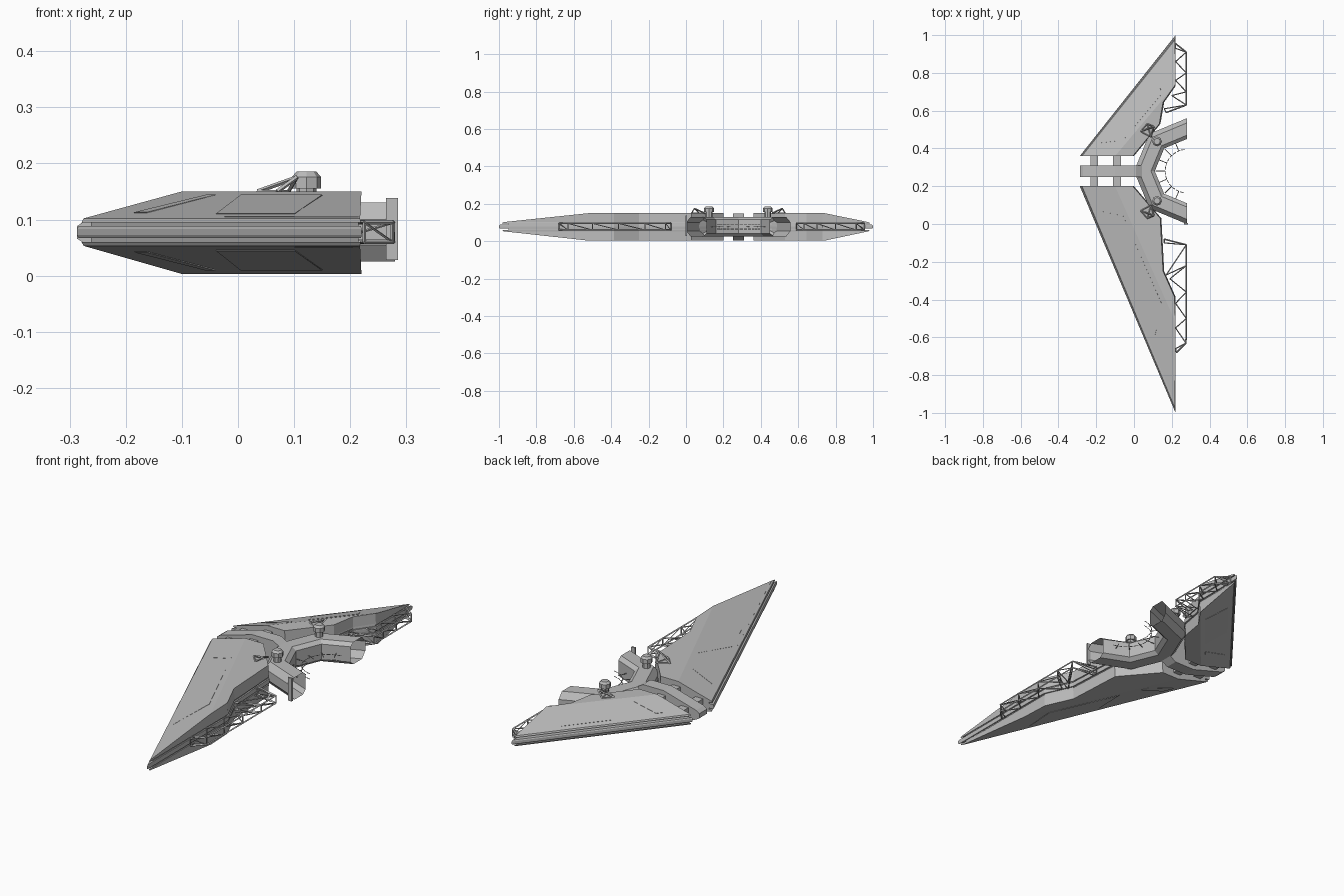
import bpy, bmesh, math
from mathutils import Vector, Matrix

if "Cube" in bpy.data.objects:
    bpy.data.objects.remove(bpy.data.objects["Cube"])

mat = bpy.data.materials.new("hull grey")
mat.use_nodes = True
GREY = (0.5, 0.5, 0.5, 1)
mat.diffuse_color = GREY
mat.node_tree.nodes["Principled BSDF"].inputs["Base Color"].default_value = GREY


def finish(name, bm, fix=True):
    if fix:
        bmesh.ops.recalc_face_normals(bm, faces=bm.faces)
    me = bpy.data.meshes.new(name)
    bm.to_mesh(me)
    bm.free()
    me.materials.append(mat)
    ob = bpy.data.objects.new(name, me)
    bpy.context.collection.objects.link(ob)
    return ob


def loft(name, rings, caps=True, closed=True):
    """Skin a stack of matching loops of 3D points."""
    bm = bmesh.new()
    loops = [[bm.verts.new(p) for p in r] for r in rings]
    n = len(loops[0])
    for a, b in zip(loops, loops[1:]):
        for i in range(n):
            j = (i + 1) % n
            bm.faces.new((a[i], a[j], b[j], b[i]))
    if caps:
        bm.faces.new(loops[0])
        bm.faces.new(loops[-1])
    return finish(name, bm)


def add_bar(bm, a, b, r=0.004, sides=4):
    a, b = Vector(a), Vector(b)
    d = b - a
    m = Matrix.Translation((a + b) / 2) @ d.to_track_quat('Z', 'Y').to_matrix().to_4x4()
    bmesh.ops.create_cone(bm, cap_ends=True, segments=sides, radius1=r, radius2=r,
                          depth=d.length, matrix=m)


def add_box(bm, lo, hi):
    lo, hi = Vector(lo), Vector(hi)
    bmesh.ops.create_cube(bm, size=1, matrix=Matrix.Translation((lo + hi) / 2)
                          @ Matrix.Diagonal((*(hi - lo), 1)))


# Wings: tip, nose, inner corner, hub corner, two notch corners
def wing(side, tip, nose, rear, ridge_tip, ridge_nose):
    t, n = Vector(tip), Vector(nose)
    s = 1 if t.y > n.y else -1

    def outline(z, inset=0.0):
        return [(t.x - inset * 0.2, t.y - s * inset * 2, z), (n.x + inset, n.y, z)] + [
            (x - inset * 0.3, y, z) for x, y in rear]

    def plateau(z):
        return [(*ridge_tip, z), (*ridge_nose, z)] + [(x - 0.006, y, z) for x, y in rear]

    loft(side + "_wing_upper", [outline(0.095, 0.008), outline(0.102, 0.012), plateau(0.15)])
    loft(side + "_wing_lower", [plateau(0.003), outline(0.053, 0.012), outline(0.06, 0.008)])
    loft(side + "_wing_edge_band", [outline(0.067, 0.003), outline(0.072), outline(0.083),
                                    outline(0.088, 0.003)])
    loft(side + "_wing_core", [outline(0.05, 0.025), outline(0.105, 0.025)])

    # Thin hull plates lying on the sloped leading faces
    for label, edge_z, top_z in (("upper", 0.102, 0.15), ("lower", 0.053, 0.003)):
        e = outline(edge_z, 0.012)
        e0, e1 = Vector(e[1]), Vector(e[0])
        r0, r1 = Vector((*ridge_nose, top_z)), Vector((*ridge_tip, top_z))
        nrm = (e1 - e0).cross(r0 - e0).normalized()
        if nrm.z * (top_z - 0.077) < 0:
            nrm.negate()

        def on(u, v):
            return e0.lerp(e1, u).lerp(r0.lerp(r1, u), v)
        for k, quad in enumerate([((0.45, 0.15), (0.75, 0.15), (0.8, 0.85), (0.38, 0.85)),
                                  ((0.12, 0.2), (0.17, 0.2), (0.25, 0.85), (0.2, 0.85))]):
            p = [on(*q) for q in quad]
            loft(f"{side}_{label}_plate_{k}", [p, [q + nrm * 0.0015 for q in p]])


wing("long", (0.22, -1), (-0.287, 0.2),
     [(0.0, 0.2), (0.145, 0.03), (0.16, -0.25), (0.22, -0.385)], (0.22, -0.52), (-0.1, 0.2))
wing("short", (0.22, 1), (-0.287, 0.36),
     [(0.0, 0.36), (0.14, 0.53), (0.16, 0.645), (0.22, 0.73)], (0.22, 0.74), (-0.1, 0.36))

# Central spine with tapered nose
spine = [(-0.287, 0.066), (-0.287, 0.088), (-0.27, 0.1), (-0.1, 0.148), (0.01, 0.148),
         (0.05, 0.125), (0.05, 0.03), (0.01, 0.005), (-0.1, 0.005), (-0.27, 0.055)]
loft("spine", [[(x, y, z) for x, z in spine] for y in (0.25, 0.31)])

# Cross struts joining spine and wings
bm = bmesh.new()
for x in (-0.21, -0.09):
    h = 0.025 if x < -0.2 else 0.05
    add_box(bm, (x - 0.02, 0.19, 0.077 - h), (x + 0.02, 0.37, 0.077 + h))
finish("cross_struts", bm)

# Broken half ring, hexagon-like tube left open at both ends
CX, CY = 0.28, 0.28


def polar(r, deg, z):
    a = math.radians(deg)
    return (CX + r * math.cos(a), CY + r * math.sin(a), z)


section = [(0.28, 0.055), (0.28, 0.1), (0.255, 0.13), (0.19, 0.13), (0.17, 0.115),
           (0.17, 0.042), (0.19, 0.025), (0.255, 0.025)]
loft("half_ring", [[polar(r, d, z) for r, z in section] for d in range(90, 271, 45)], caps=False)

# Thin inner rail with short spokes
bm = bmesh.new()
for d in range(96, 264, 12):
    for z in (0.065, 0.09):
        add_bar(bm, polar(0.115, d, z), polar(0.115, d + 9, z), 0.002)
for d in (112, 135, 158, 180, 202, 225, 248):
    add_bar(bm, polar(0.115, d, 0.077), polar(0.165, d, 0.077), 0.002)
finish("inner_rail", bm)

# Turrets and their lattice masts, mirrored about the ring axis
for label, s in (("long", -1), ("short", 1)):
    bm = bmesh.new()
    y = CY + s * 0.157
    for r1, r2, z0, z1 in ((0.018, 0.018, 0.125, 0.155), (0.026, 0.026, 0.155, 0.176),
                           (0.026, 0.017, 0.176, 0.186)):
        bmesh.ops.create_cone(bm, cap_ends=True, segments=8, radius1=r1, radius2=r2,
                              depth=z1 - z0,
                              matrix=Matrix.Translation((0.122, y, (z0 + z1) / 2)))
    finish(label + "_turret", bm)

    bm = bmesh.new()
    top = (0.105, CY + s * 0.235, 0.175)
    feet = [(0.035, CY + s * 0.21, 0.15), (0.07, CY + s * 0.25, 0.15),
            (0.09, CY + s * 0.18, 0.15)]
    for i, f in enumerate(feet):
        add_bar(bm, f, top, 0.004)
        add_bar(bm, f, feet[(i + 1) % 3], 0.003)
    finish(label + "_mast", bm)


# Exposed frame trusses along the torn rear edges
def truss(name, outer, inner):
    bm = bmesh.new()
    levels = (0.06, 0.095)
    for z in levels:
        for a, b in zip(outer, outer[1:]):
            add_bar(bm, (*a, z), (*b, z))
        for i, p in enumerate(inner):
            for q in outer[i:i + 2]:
                add_bar(bm, (*p, z), (*q, z), 0.003)
    for p in outer:
        add_bar(bm, (*p, levels[0]), (*p, levels[1]), 0.003)
    for a, b in zip(outer, outer[1:]):
        add_bar(bm, (*a, levels[0]), (*b, levels[1]), 0.0025)
    finish(name, bm)


truss("long_truss",
      [(0.16, -0.08), (0.277, -0.11), (0.277, -0.22), (0.277, -0.36), (0.277, -0.5),
       (0.275, -0.63), (0.225, -0.68)],
      [(0.16, -0.1), (0.17, -0.27), (0.19, -0.29), (0.22, -0.42), (0.22, -0.55), (0.22, -0.66)])
truss("short_truss",
      [(0.22, 0.955), (0.277, 0.91), (0.277, 0.8), (0.277, 0.7), (0.277, 0.63), (0.17, 0.59)],
      [(0.22, 0.93), (0.22, 0.86), (0.22, 0.76), (0.2, 0.68), (0.16, 0.61)])

# Torn wall plate hanging at the end of the ring
bm = bmesh.new()
add_box(bm, (0.264, -0.002, 0.028), (0.285, 0.006, 0.138))
finish("torn_plate", bm)
